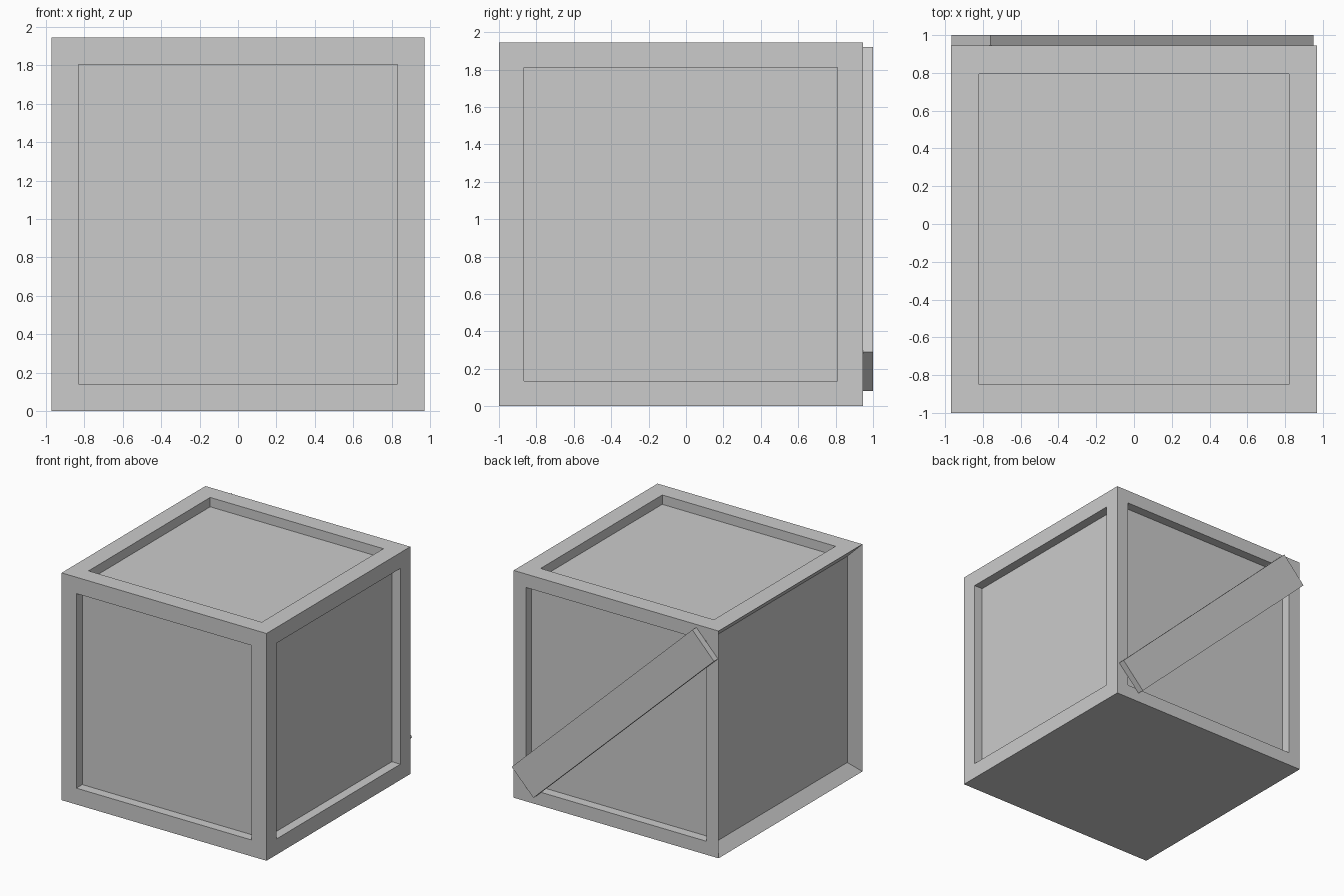
import bpy, bmesh
from mathutils import Vector

if "Cube" in bpy.data.objects:
    bpy.data.objects.remove(bpy.data.objects["Cube"])

W, Y0, Y1, H = 0.97, -1.0, 0.945, 1.945
DEPTH = 0.08


def finish(bm, name):
    bmesh.ops.recalc_face_normals(bm, faces=bm.faces[:])
    mesh = bpy.data.meshes.new(name)
    bm.to_mesh(mesh)
    bm.free()
    obj = bpy.data.objects.new(name, mesh)
    bpy.context.collection.objects.link(obj)
    return obj


def recess(bm, direction, border, straight=True):
    """Inset the face looking along direction and sink its panel."""
    bm.normal_update()
    d = Vector(direction)
    face = max((f for f in bm.faces if f.normal.dot(d) > 0.99),
               key=lambda f: f.calc_area())
    bmesh.ops.inset_individual(bm, faces=[face], thickness=border,
                               use_even_offset=True)
    if straight:
        face = bmesh.ops.extrude_discrete_faces(bm, faces=[face])["faces"][0]
    bmesh.ops.translate(bm, verts=face.verts[:], vec=-d * DEPTH)


# Crate body with sunken panels; the underside is flat
bm = bmesh.new()
bmesh.ops.create_cube(bm, size=1)
bmesh.ops.scale(bm, verts=bm.verts[:], vec=(2 * W, Y1 - Y0, H))
bmesh.ops.translate(bm, verts=bm.verts[:], vec=(0, (Y0 + Y1) / 2, H / 2))
recess(bm, (0, -1, 0), 0.14)
recess(bm, (1, 0, 0), 0.135)
recess(bm, (0, 0, 1), 0.15)
recess(bm, (0, 1, 0), 0.115)
# Left side slopes inward from its outer edge
recess(bm, (-1, 0, 0), 0.09, straight=False)
finish(bm, "crate_body")

# Diagonal plank across the back
bm = bmesh.new()
outline = [(0.95, 0.29), (-0.76, 1.92), (-0.965, 1.705), (0.745, 0.08)]
face = bm.faces.new([bm.verts.new((x, Y1, z)) for x, z in outline])
new = bmesh.ops.extrude_face_region(bm, geom=[face])["geom"]
bmesh.ops.translate(bm, verts=[g for g in new if isinstance(g, bmesh.types.BMVert)],
                    vec=(0, 1.0 - Y1, 0))
# extrusion may drop the starting face, so close any open side
bmesh.ops.holes_fill(bm, edges=[e for e in bm.edges if e.is_boundary], sides=4)
finish(bm, "back_plank")
